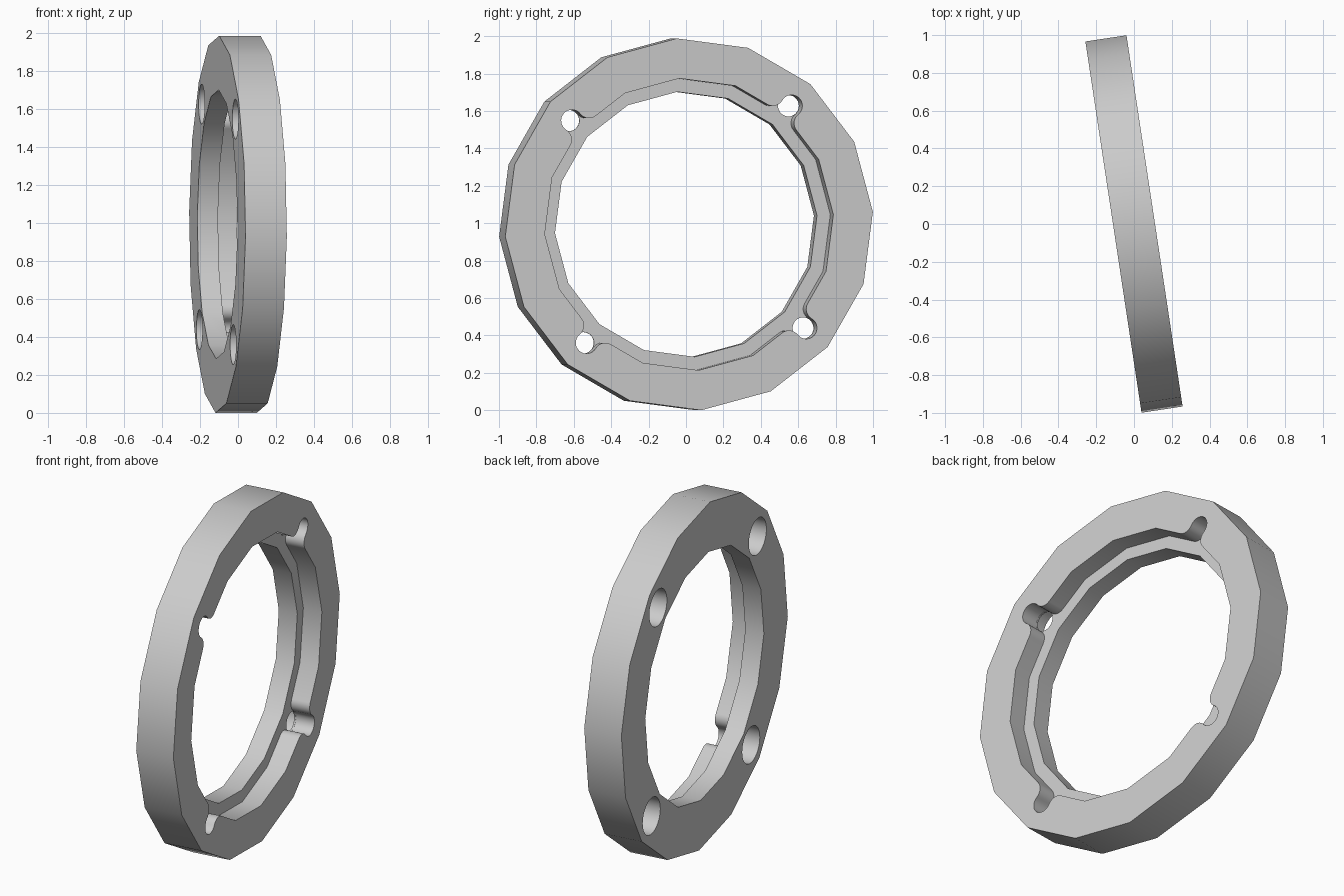
import bpy, bmesh, math
from mathutils import Matrix

cube = bpy.data.objects.get("Cube")
if cube:
    bpy.data.objects.remove(cube)

SIDES = 16
PHASE = math.radians(3.8)          # turn of the polygon within its plane
STEP = 2 * math.pi / SIDES
HALF = 0.11                        # half thickness of the ring
R_OUT, R_IN, R_RECESS = 0.996, 0.71, 0.782
R_HOLES, HOLE, FILLET, BORE = 0.842, 0.058, 0.06, 0.105
FLOOR = 0.01                       # web left between recess and bores

grey = bpy.data.materials.new("plain_grey")
grey.use_nodes = True
colour = (0.6, 0.6, 0.6, 1)
grey.diffuse_color = colour
grey.node_tree.nodes["Principled BSDF"].inputs["Base Color"].default_value = colour


def polar(r, a, centre=(0, 0)):
    return centre[0] + r * math.cos(a), centre[1] + r * math.sin(a)


def ngon(r, n=SIDES, phase=PHASE, centre=(0, 0)):
    return [polar(r, phase + 2 * math.pi * i / n, centre) for i in range(n)]


def prism(name, outline, x0, x1):
    """Extrude a closed (y, z) outline along x."""
    bm = bmesh.new()
    face = bm.faces.new([bm.verts.new((x0, y, z)) for y, z in outline])
    new = bmesh.ops.extrude_face_region(bm, geom=[face])["geom"]
    bmesh.ops.translate(bm, vec=(x1 - x0, 0, 0),
                        verts=[v for v in new if isinstance(v, bmesh.types.BMVert)])
    bmesh.ops.recalc_face_normals(bm, faces=bm.faces)
    mesh = bpy.data.meshes.new(name)
    bm.to_mesh(mesh)
    bm.free()
    mesh.materials.append(grey)
    ob = bpy.data.objects.new(name, mesh)
    bpy.context.collection.objects.link(ob)
    return ob


def lobe():
    """Half of a filleted screw lobe, from recess wall to tip (radial, tangential)."""
    a = STEP / 2
    k, h = math.tan(a), R_RECESS + FILLET / math.cos(a) - R_HOLES
    reach = HOLE + FILLET
    qa, qb, qc = 1 + k * k, -2 * h * k, h * h - reach * reach
    t = (-qb + math.sqrt(qb * qb - 4 * qa * qc)) / (2 * qa)
    centre = (R_HOLES + h - k * t, t)
    start = a + math.pi
    end = math.atan2(-t, R_HOLES - centre[0]) % (2 * math.pi)
    pts = [polar(FILLET, start + (end - start) * i / 8, centre) for i in range(9)]
    join = end - math.pi
    pts += [polar(HOLE, join * (1 - i / 8), (R_HOLES, 0)) for i in range(1, 9)]
    return pts


# Recess outline: polygon with a lobe at every fourth corner
half = lobe()
full = [(u, -t) for u, t in half] + half[-2::-1]
recess = []
for i in range(SIDES):
    ang = PHASE + i * STEP
    if i % 4 == 2:
        c, s = math.cos(ang), math.sin(ang)
        recess += [(u * c - t * s, u * s + t * c) for u, t in full]
    else:
        recess.append(polar(R_RECESS, ang))

# Ring body and its cutters
ring = prism("ring_body", ngon(R_OUT), -HALF, HALF)
cutters = [prism("centre_cutter", ngon(R_IN), -1, 1),
           prism("recess_cutter", recess, 0, 1)]
for i in range(4):
    centre = polar(R_HOLES, PHASE + (2 + 4 * i) * STEP)
    cutters.append(prism("bore_cutter", ngon(BORE, 40, 0, centre), -1, -FLOOR))
    cutters.append(prism("hole_cutter", ngon(HOLE - 0.001, 32, 0, centre), -0.05, 0.05))

for cutter in cutters:
    mod = ring.modifiers.new(cutter.name, "BOOLEAN")
    mod.operation, mod.solver, mod.object = "DIFFERENCE", "EXACT", cutter
bpy.context.view_layer.update()
bpy.ops.object.select_all(action="DESELECT")
ring.select_set(True)
bpy.context.view_layer.objects.active = ring
for mod in list(ring.modifiers):
    bpy.ops.object.modifier_apply(modifier=mod.name)
for cutter in cutters:
    bpy.data.objects.remove(cutter)

# Stand the ring on the ground, turned slightly about the vertical
lift = R_OUT * math.cos(PHASE)
ring.data.transform(Matrix.Translation((0, 0, lift)) @ Matrix.Rotation(math.radians(8.6), 4, "Z"))
bpy.ops.object.shade_smooth_by_angle(angle=math.radians(30))
